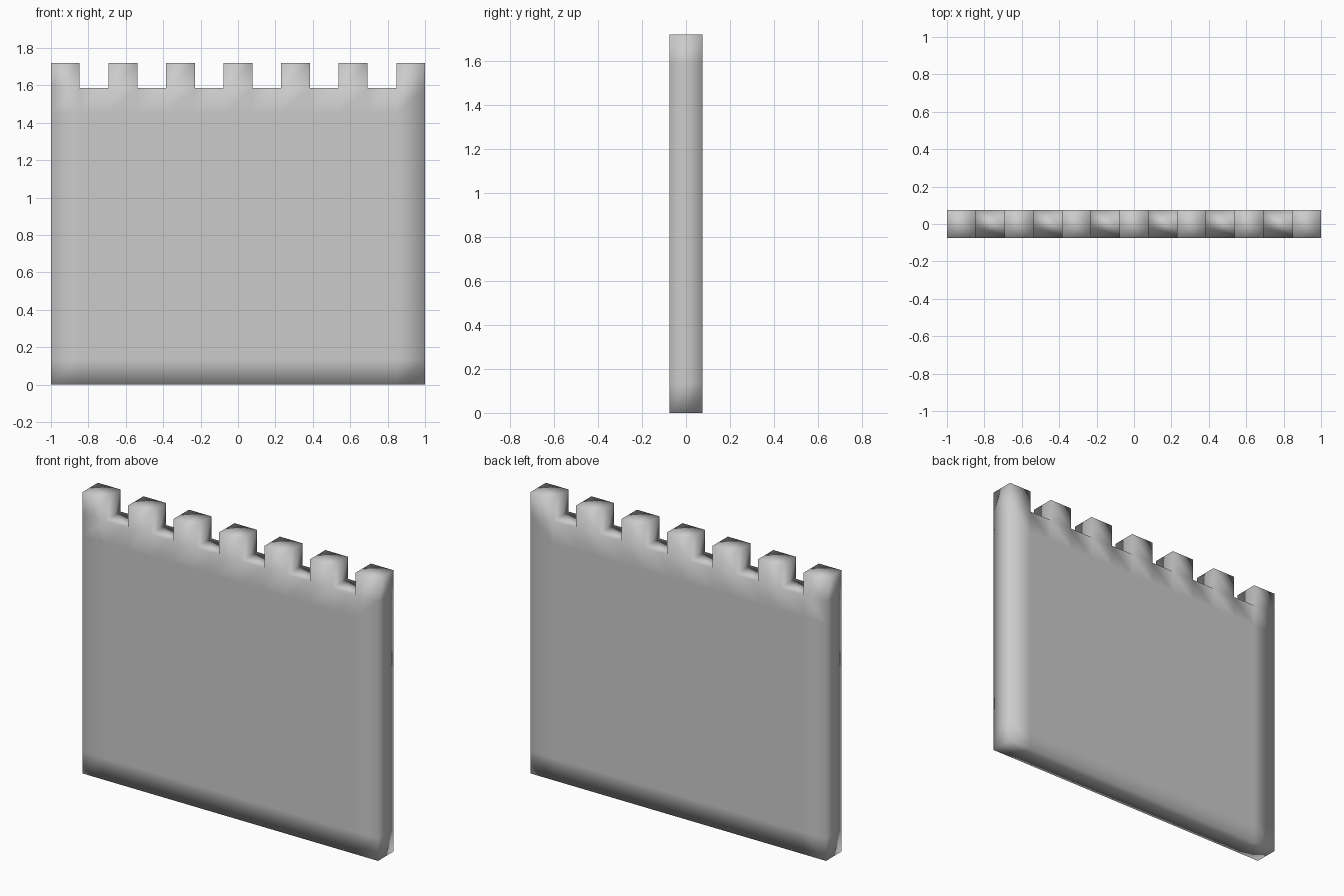
import bpy, bmesh

if "Cube" in bpy.data.objects:
    bpy.data.objects.remove(bpy.data.objects["Cube"])

W, T, N = 2.0, 0.15, 13
rows = [0.0, 0.135, 1.45, 1.585, 1.72]
xs = [-W / 2 + W * i / N for i in range(N + 1)]

bm = bmesh.new()

# Front face as a grid; the top row only fills every other column (merlons)
for i in range(N):
    for j in range(len(rows) - 1):
        if j == len(rows) - 2 and i % 2:
            continue
        corners = [(xs[i], rows[j]), (xs[i + 1], rows[j]),
                   (xs[i + 1], rows[j + 1]), (xs[i], rows[j + 1])]
        bm.faces.new([bm.verts.new((x, -T / 2, z)) for x, z in corners])
bmesh.ops.remove_doubles(bm, verts=bm.verts[:], dist=1e-4)

# Wall thickness, with a loop along the middle of the rim
ext = bmesh.ops.extrude_face_region(bm, geom=bm.faces[:], use_keep_orig=True)
new_verts = [g for g in ext["geom"] if isinstance(g, bmesh.types.BMVert)]
bmesh.ops.translate(bm, verts=new_verts, vec=(0, T, 0))
bmesh.ops.bisect_plane(bm, geom=bm.verts[:] + bm.edges[:] + bm.faces[:],
                       plane_co=(0, 0, 0), plane_no=(0, 1, 0))
bmesh.ops.recalc_face_normals(bm, faces=bm.faces[:])
for f in bm.faces:
    f.smooth = True

mesh = bpy.data.meshes.new("crenellated_wall")
bm.to_mesh(mesh)
bm.free()
wall = bpy.data.objects.new("crenellated_wall", mesh)
bpy.context.collection.objects.link(wall)
